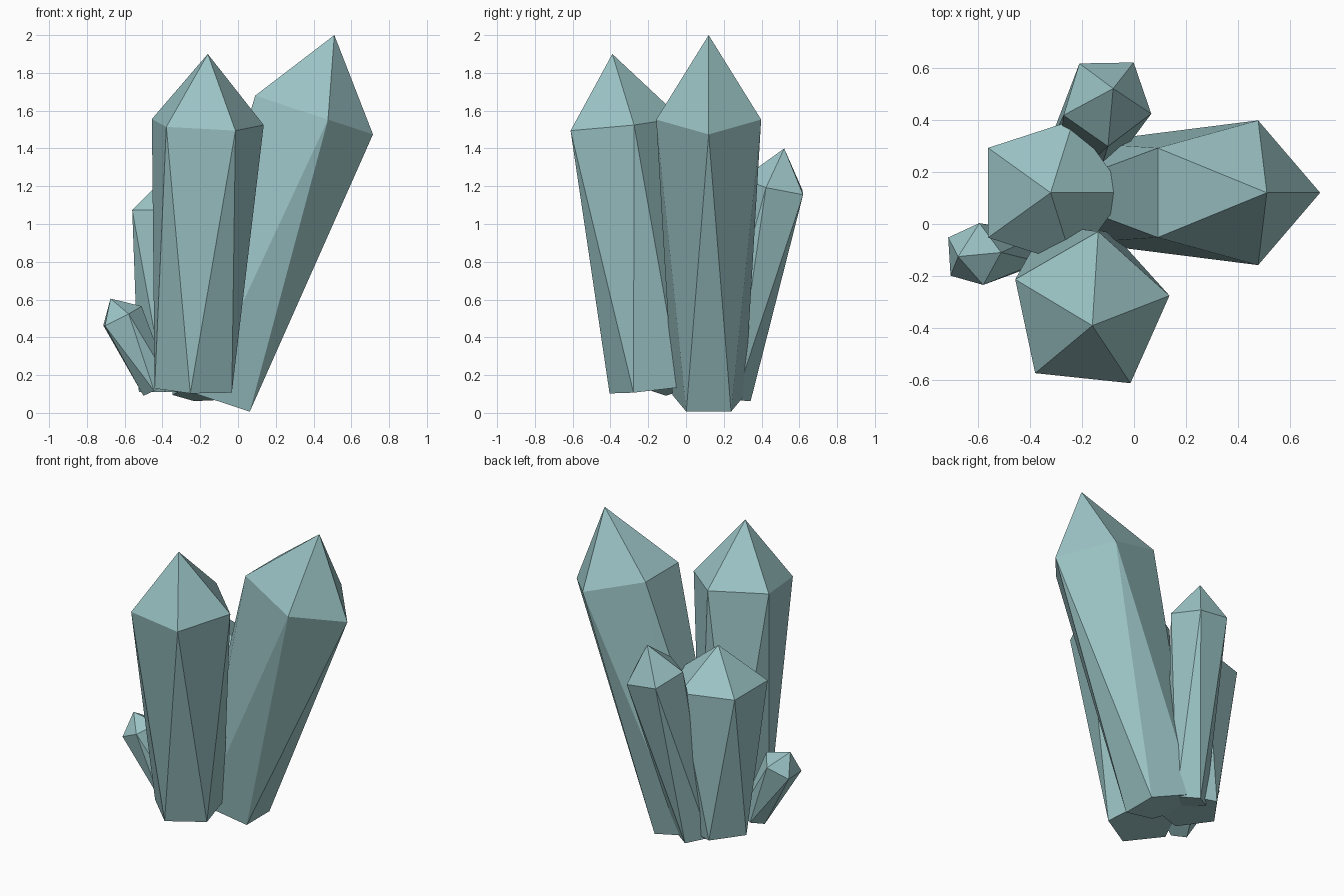
import bpy, bmesh
from math import sin, cos, radians
from mathutils import Vector

cube = bpy.data.objects.get("Cube")
if cube:
    bpy.data.objects.remove(cube, do_unlink=True)

SIDES = 5
STEP = 360 / SIDES

crystal_mat = bpy.data.materials.new("pale teal crystal")
crystal_mat.use_nodes = True
COLOUR = (0.33, 0.55, 0.56, 1)
crystal_mat.diffuse_color = COLOUR
crystal_mat.node_tree.nodes["Principled BSDF"].inputs["Base Color"].default_value = COLOUR


def ring(bm, centre, axis, radius, stretch, angle):
    """Pentagon on a plane square to the axis, measured in plan."""
    verts = []
    for i in range(SIDES):
        a = radians(angle + i * STEP)
        dx, dy = radius * stretch * cos(a), radius * sin(a)
        dz = -(axis.x * dx + axis.y * dy) / axis.z
        verts.append(bm.verts.new(centre + Vector((dx, dy, dz))))
    return verts


def crystal(name, foot, shoulder, tip, radius, angle, stretch=1):
    """Tapered shaft twisted by half a side, with a pointed cap."""
    foot, shoulder = Vector(foot), Vector(shoulder)
    axis = shoulder - foot
    bm = bmesh.new()
    low = ring(bm, foot, axis, radius * 0.69, stretch, angle + STEP / 2)
    high = ring(bm, shoulder, axis, radius, stretch, angle)
    apex = bm.verts.new(tip)
    bm.faces.new(low[::-1])
    for i in range(SIDES):
        j = (i + 1) % SIDES
        bm.faces.new((high[i], low[i], high[j]))
        bm.faces.new((low[i], low[j], high[j]))
        bm.faces.new((high[i], high[j], apex))
    bmesh.ops.recalc_face_normals(bm, faces=bm.faces)
    mesh = bpy.data.meshes.new(name)
    bm.to_mesh(mesh)
    bm.free()
    mesh.materials.append(crystal_mat)
    obj = bpy.data.objects.new(name, mesh)
    bpy.context.collection.objects.link(obj)


# Cluster of five crystals leaning out from a shared foot
crystal("front_crystal", (-.23, -.19, .125), (-.17, -.34, 1.53), (-.16, -.39, 1.9), .313, 12)
crystal("tall_leaning_crystal", (-.13, .12, .07), (.37, .12, 1.588), (.51, .12, 2), .292, 0, 1.18)
crystal("middle_crystal", (-.323, .12, .11), (-.323, .12, 1.075), (-.32, .12, 1.31), .293, 0)
crystal("back_crystal", (-.23, .22, .09), (-.103, .475, 1.2), (-.08, .52, 1.4), .177, -17)
crystal("small_crystal", (-.425, -.1, .13), (-.62, -.118, .508), (-.675, -.125, .605), .125, 4, .88)
